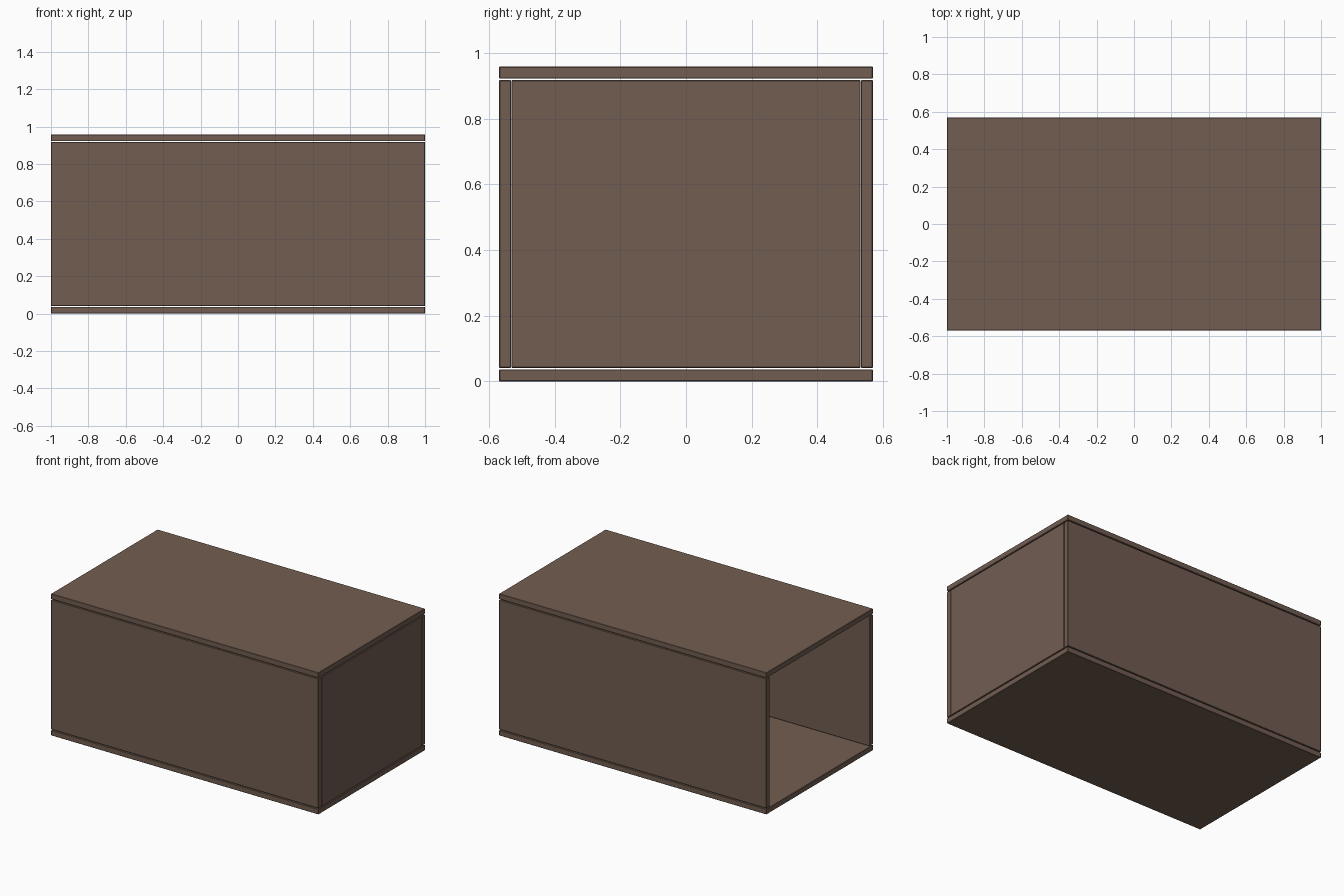
import bpy

if "Cube" in bpy.data.objects:
    bpy.data.objects.remove(bpy.data.objects["Cube"])

# One brown for all boards
brown = bpy.data.materials.new("dark_brown_wood")
brown.diffuse_color = (0.168, 0.110, 0.083, 1.0)
brown.use_nodes = True
brown.node_tree.nodes["Principled BSDF"].inputs["Base Color"].default_value = brown.diffuse_color

L, W, H = 2.0, 1.138, 0.958   # overall size
T, GAP = 0.036, 0.005         # board thickness, shadow gap above and below the walls


def board(name, lo, hi):
    """Board between two corners, with slightly softened edges."""
    bpy.ops.mesh.primitive_cube_add(size=1, location=[(a + b) / 2 for a, b in zip(lo, hi)])
    ob = bpy.context.object
    ob.name = name
    ob.scale = [b - a for a, b in zip(lo, hi)]
    bpy.ops.object.transform_apply(location=False, rotation=False, scale=True)
    ob.data.materials.append(brown)
    bev = ob.modifiers.new("soft_edges", 'BEVEL')
    bev.width = 0.002
    bev.segments = 1
    return ob


x, y = L / 2, W / 2
z0, z1 = T + GAP, H - T - GAP

# Bottom and top boards
board("bottom_board", (-x, -y, 0), (x, y, T))
board("top_board", (-x, -y, H - T), (x, y, H))

# Long walls
board("front_wall", (-x, -y, z0), (x, -y + T, z1))
board("back_wall", (-x, y - T, z0), (x, y, z1))

# Closed end at +x; the -x end stays open
board("end_panel", (x - T, -y + T + 0.001, z0), (x, y - T - 0.001, z1))
